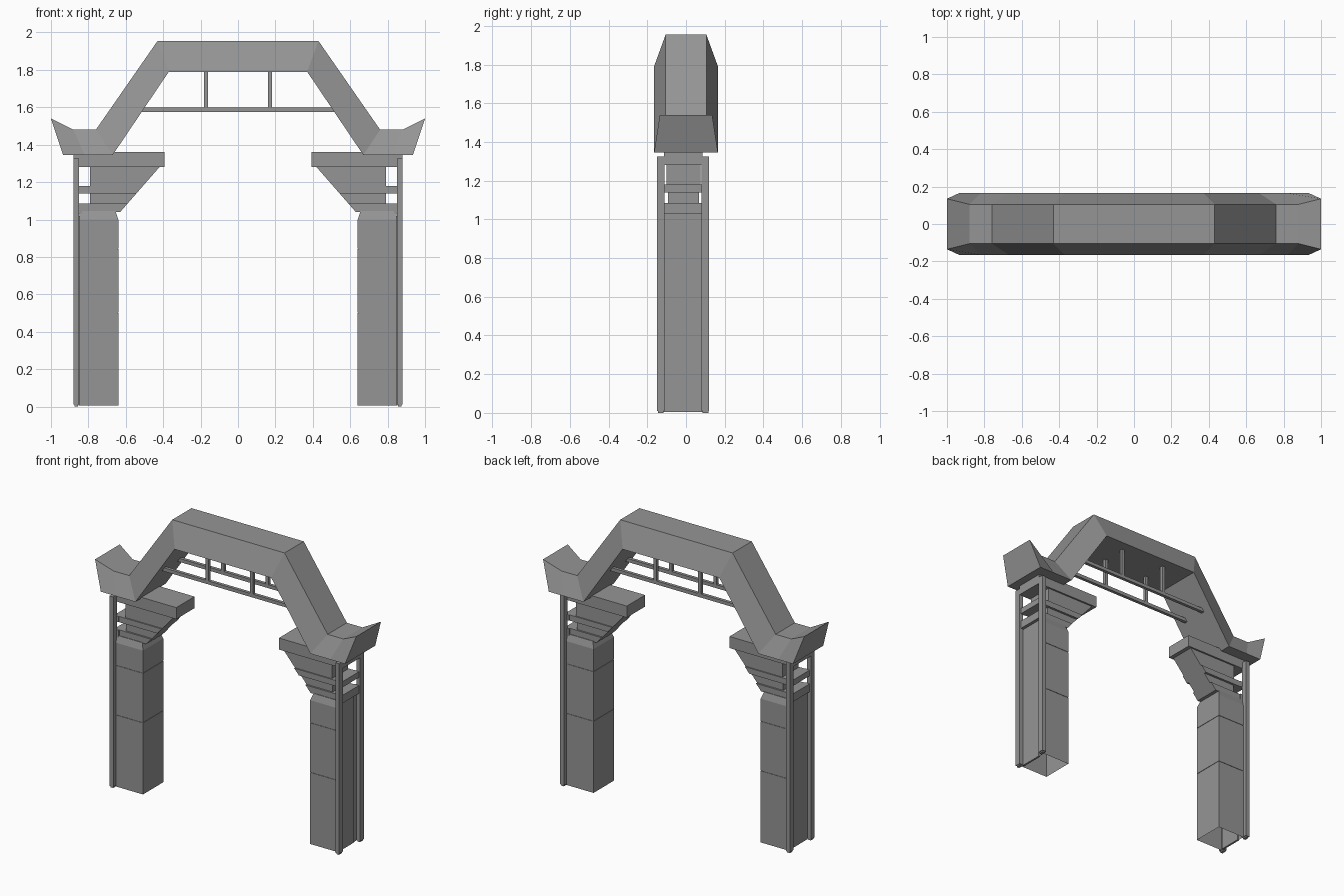
import bpy, bmesh

cube = bpy.data.objects.get("Cube")
if cube:
    bpy.data.objects.remove(cube, do_unlink=True)

grey = bpy.data.materials.new("stone_grey")
grey.use_nodes = True
COLOUR = (0.3, 0.3, 0.3, 1)
grey.diffuse_color = COLOUR
grey.node_tree.nodes["Principled BSDF"].inputs["Base Color"].default_value = COLOUR

YC = -0.014  # centre line of the pillars


def loft(name, rings, open_start=False):
    """Join a series of equal-sized rings of points and cap the ends."""
    bm = bmesh.new()
    loops = [[bm.verts.new(p) for p in ring] for ring in rings]
    n = len(loops[0])
    for a, b in zip(loops, loops[1:]):
        for i in range(n):
            j = (i + 1) % n
            bm.faces.new((a[i], a[j], b[j], b[i]))
    if not open_start:
        bm.faces.new(loops[0])
    bm.faces.new(loops[-1])
    bmesh.ops.recalc_face_normals(bm, faces=bm.faces)
    mesh = bpy.data.meshes.new(name)
    bm.to_mesh(mesh)
    bm.free()
    mesh.materials.append(grey)
    obj = bpy.data.objects.new(name, mesh)
    bpy.context.collection.objects.link(obj)
    return obj


def rect(x0, x1, y0, y1, z):
    return [(x0, y0, z), (x1, y0, z), (x1, y1, z), (x0, y1, z)]


def box(name, x, y, z, open_bottom=False):
    return loft(name, [rect(*x, *y, h) for h in z], open_bottom)


def span(half):
    return (YC - half, YC + half)


def mirrored(obj):
    """Repeat a part on the other side of the arch."""
    mod = obj.modifiers.new("mirror", "MIRROR")
    mod.use_axis[0] = True
    return obj


# Arched beam: lower point, upper point and upper half width of each section
half_arch = [
    ((0.935, 1.345), (1.0, 1.54), 0.135),
    ((0.82, 1.345), (0.88, 1.48), 0.105),
    ((0.67, 1.345), (0.76, 1.48), 0.105),
    ((0.37, 1.79), (0.43, 1.955), 0.105),
]
sections = [((-a[0], a[1]), (-b[0], b[1]), w) for a, b, w in half_arch] + half_arch[::-1]
loft("arched_beam", [
    [(a[0], -0.165, a[1]), (a[0], 0.165, a[1]), (b[0], w, b[1]), (b[0], -w, b[1])]
    for a, b, w in sections])

# Railing hung below the arch
for y, side in ((-0.085, "front"), (0.085, "back")):
    box(side + "_rail", (-0.515, 0.515), (y - 0.011, y + 0.011), (1.576, 1.6))
    mirrored(box(side + "_rail_hangers", (0.16, 0.182), (y - 0.011, y + 0.011), (1.59, 1.8)))

# Hollow column with thin seams, and its tapered cap
W = 0.111
rings = []
for low, high in ((0.005, 0.5), (0.503, 0.843), (0.846, 1.0)):
    rings += [rect(0.64, 0.848, *span(W), low), rect(0.64, 0.848, *span(W), high)]
    if high < 1:
        rings += [rect(0.643, 0.848, *span(W - 0.003), h) for h in (high, high + 0.003)]
mirrored(loft("column", rings, True))
mirrored(loft("column_cap", [
    rect(0.64, 0.848, *span(W), 1.0), rect(0.655, 0.848, *span(W - 0.015), 1.045)]))
mirrored(box("column_back_strip", (0.84, 0.853), (-0.11, 0.05), (0.005, 1.02)))

# Outer posts with small feet
for y, side in ((-0.13, "front"), (0.1, "back")):
    mirrored(box(side + "_post", (0.85, 0.88), (y - 0.02, y + 0.02), (0.01, 1.325)))
    mirrored(box(side + "_post_foot", (0.855, 0.875), (y - 0.015, y + 0.015), (0, 0.012)))


# Stepped bracket: layers follow one slope, alternating in width
def slope(z):
    return 0.63 - 0.21 * (z - 1.04) / 0.24


layers = [
    (1.04, 1.085, 0.092, 0.84),
    (1.085, 1.14, 0.08, 0.79),
    (1.14, 1.18, 0.096, 0.84),
    (1.18, 1.28, 0.088, 0.79),
]
for i, (z0, z1, half, outer) in enumerate(layers):
    mirrored(loft(f"bracket_layer_{i + 1}", [
        rect(slope(z), outer, *span(half), z) for z in (z0, z1)]))
mirrored(box("bracket_slab", (0.393, 0.88), span(0.1), (1.28, 1.36)))

# Cross rails between the outer posts
for name, low, high in (("lower", 1.03, 1.085), ("upper", 1.14, 1.18)):
    mirrored(box(name + "_cross_rail", (0.835, 0.87), span(0.1), (low, high)))
